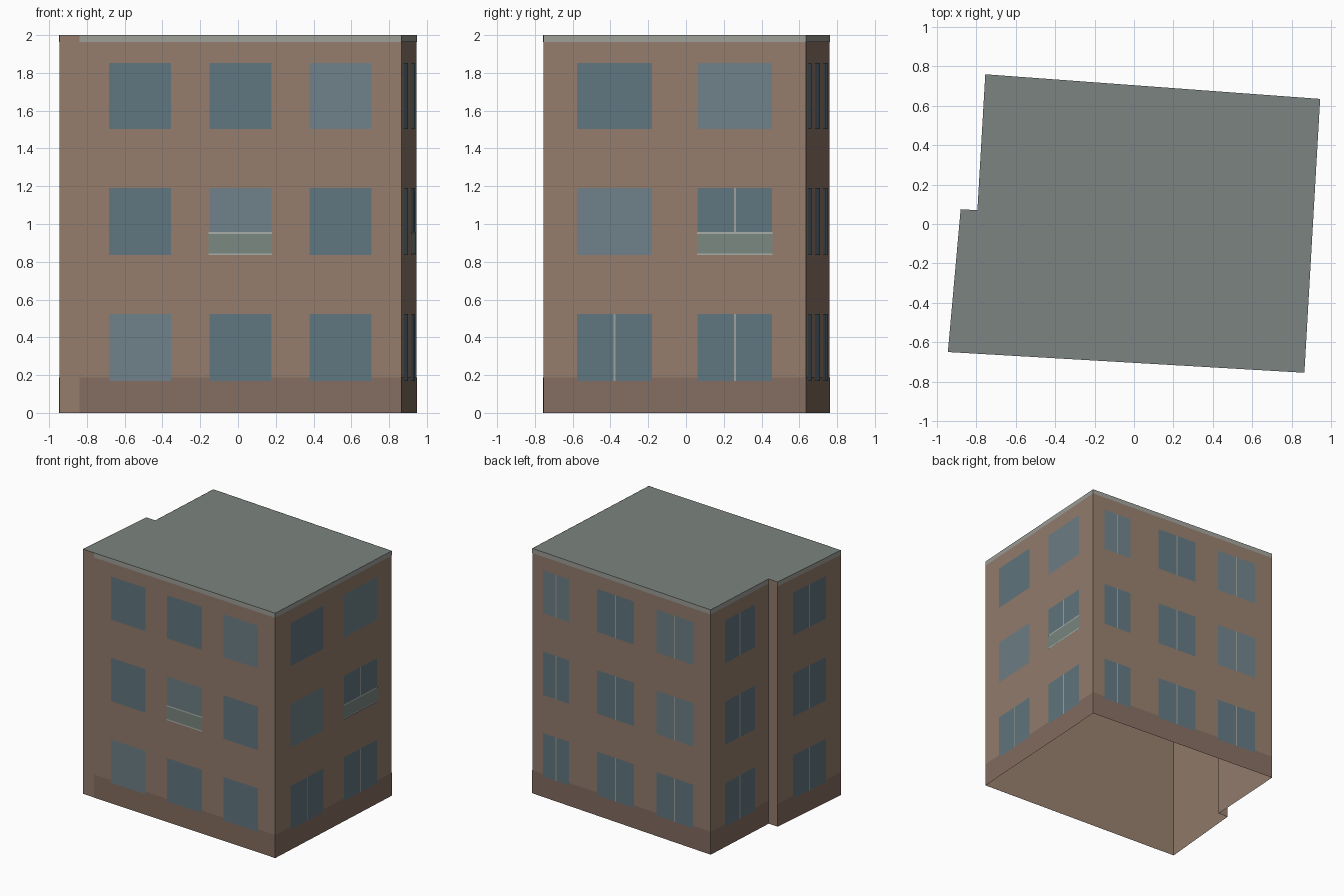
import bpy
from mathutils import Vector

if "Cube" in bpy.data.objects:
    bpy.data.objects.remove(bpy.data.objects["Cube"])

H = 2.0
FLOORS = [(0.168, 0.523), (0.835, 1.19), (1.502, 1.853)]

COLORS = {
    "walls": (146, 124, 108), "roof": (122, 131, 127), "plinth": (131, 108, 96),
    "cornice": (156, 157, 150), "dark_glass": (97, 118, 126),
    "light_glass": (110, 127, 135), "mullions": (158, 160, 154),
    "balcony_panels": (122, 134, 127), "balcony_rails": (168, 172, 165),
}

# Footprint corners, counter-clockwise from front left
front_left, front_step = Vector((-0.945, -0.65)), Vector((-0.84, -0.656))
front_right, back_right = Vector((0.865, -0.755)), Vector((0.945, 0.635))
back_split, back_left = Vector((0.489, 0.6685)), Vector((-0.755, 0.76))
notch_in, notch_out = Vector((-0.795, 0.07)), Vector((-0.88, 0.075))
corners = [front_left, front_step, front_right, back_right,
           back_split, back_left, notch_in, notch_out]

parts = {name: ([], []) for name in COLORS}


def add_face(part, points):
    verts, faces = parts[part]
    faces.append(range(len(verts), len(verts) + len(points)))
    verts.extend(points)


def panel(part, a, b, u0, u1, z0, z1, offset=0.0):
    """Upright panel on wall a-b between distances u0 and u1, pushed outward."""
    d = (b - a).normalized()
    out = Vector((d.y, -d.x)) * offset
    p, q = a + d * u0 + out, a + d * u1 + out
    add_face(part, [(p.x, p.y, z0), (q.x, q.y, z0), (q.x, q.y, z1), (p.x, p.y, z1)])


def facade(a, b, count, light=(), mullions=None, balconies=()):
    """Plinth, cornice and a window grid; cells are (floor, column)."""
    length = (b - a).length
    panel("plinth", a, b, 0, length, 0, 0.188, 0.0015)
    panel("cornice", a, b, 0, length, 1.963, H, 0.0015)
    margin = 0.0575 if length > 0.6 else 0.027
    cell = (length - 2 * margin) / count
    half = 0.31 * cell
    for f, (z0, z1) in enumerate(FLOORS):
        for c in range(count):
            u = margin + (c + 0.5) * cell
            glass = "light_glass" if (f, c) in light else "dark_glass"
            panel(glass, a, b, u - half, u + half, z0, z1, 0.003)
            if mullions is None or (f, c) in mullions:
                panel("mullions", a, b, u - 0.005, u + 0.005, z0, z1, 0.0045)
            if (f, c) in balconies:
                w = half + 0.003
                panel("balcony_panels", a, b, u - w, u + w, z0, 0.955, 0.006)
                for z in (z0, 0.948):
                    panel("balcony_rails", a, b, u - w, u + w, z, z + 0.01, 0.0075)


# Wall shell, open underneath, and flat roof
for a, b in zip(corners, corners[1:] + corners[:1]):
    panel("walls", a, b, 0, (b - a).length, 0, H)
add_face("roof", [(p.x, p.y, H) for p in corners])

# Facades
facade(front_step, front_right, 3, light={(0, 0), (1, 1), (2, 2)},
       mullions=(), balconies={(1, 1)})
facade(front_right, back_right, 2, light={(1, 0), (2, 1)},
       mullions={(0, 0), (0, 1), (1, 1)}, balconies={(1, 1)})
facade(back_right, back_split, 1, light={(2, 0)})
facade(back_split, back_left, 2, light={(1, 1), (2, 1)})
facade(back_left, notch_in, 1)
facade(notch_out, front_left, 1)

# Objects and materials
for name, (verts, faces) in parts.items():
    mesh = bpy.data.meshes.new(name)
    mesh.from_pydata(verts, [], [list(f) for f in faces])
    mat = bpy.data.materials.new(name)
    mat.diffuse_color = [(v / 255) ** 2.2 for v in COLORS[name]] + [1]
    mat.use_nodes = True
    mat.node_tree.nodes["Principled BSDF"].inputs["Base Color"].default_value = mat.diffuse_color
    mesh.materials.append(mat)
    bpy.context.collection.objects.link(bpy.data.objects.new(name, mesh))
